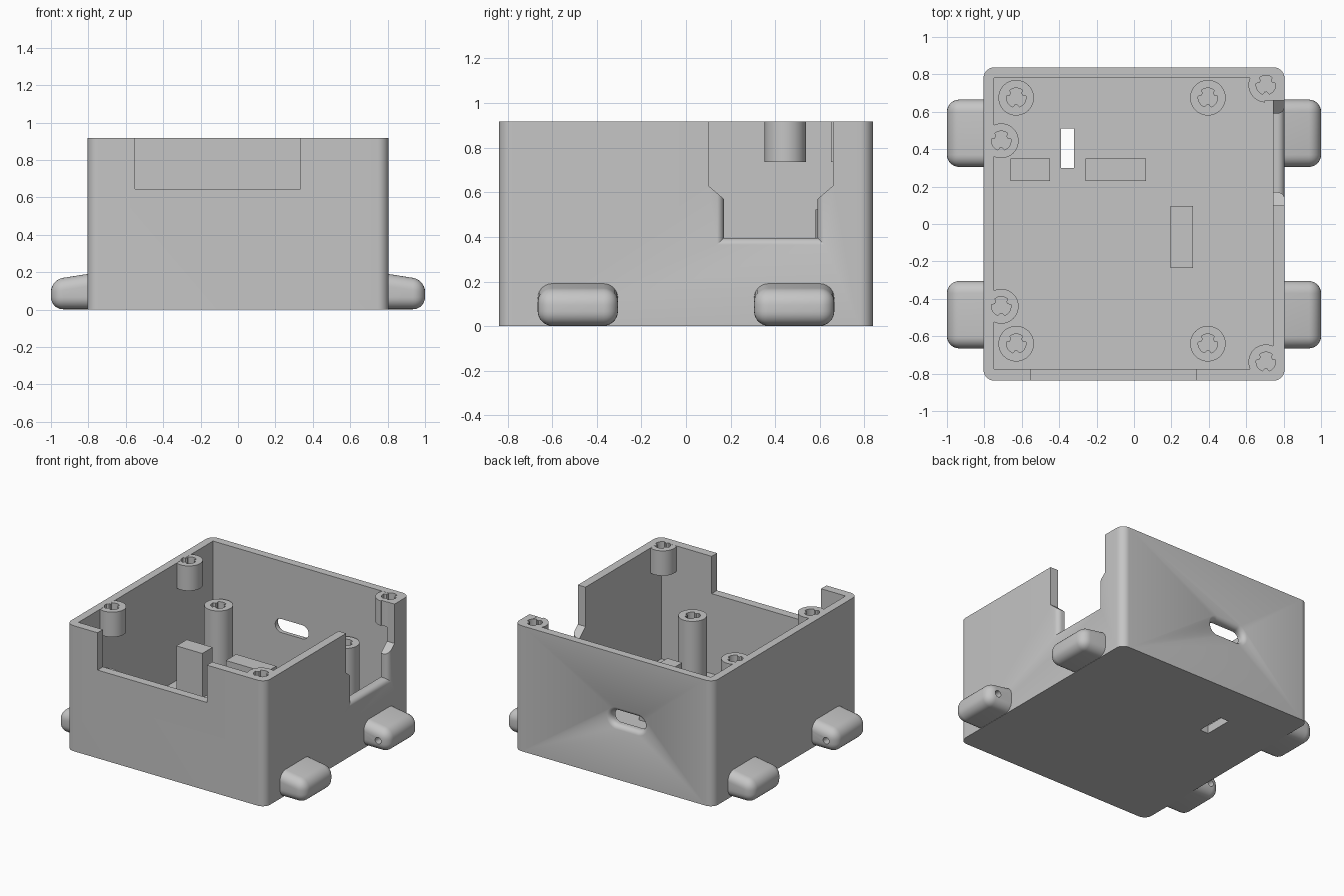
import bpy, bmesh, math
from mathutils import Vector

if "Cube" in bpy.data.objects:
    bpy.data.objects.remove(bpy.data.objects["Cube"], do_unlink=True)

grey = bpy.data.materials.new("light_grey_plastic")
grey.use_nodes = True
grey.diffuse_color = (0.56, 0.56, 0.56, 1)
grey.node_tree.nodes["Principled BSDF"].inputs["Base Color"].default_value = (0.56, 0.56, 0.56, 1)

HX, HY, H = 0.805, 0.838, 0.918
WALL, FLOOR = 0.06, 0.06


def finish(name, bm):
    bmesh.ops.recalc_face_normals(bm, faces=bm.faces)
    mesh = bpy.data.meshes.new(name)
    bm.to_mesh(mesh)
    bm.free()
    mesh.materials.append(grey)
    ob = bpy.data.objects.new(name, mesh)
    bpy.context.collection.objects.link(ob)
    return ob


def loft(name, rings):
    """Closed solid through rings of equal point count."""
    bm = bmesh.new()
    loops = [[bm.verts.new(p) for p in ring] for ring in rings]
    n = len(loops[0])
    for a, b in zip(loops, loops[1:]):
        for i in range(n):
            j = (i + 1) % n
            bm.faces.new((a[i], a[j], b[j], b[i]))
    bm.faces.new(loops[0][::-1])
    bm.faces.new(loops[-1])
    return finish(name, bm)


def prism(name, outline, z0, z1):
    return loft(name, [[(x, y, z) for x, y in outline] for z in (z0, z1)])


def rect(x0, x1, y0, y1):
    return [(x0, y0), (x1, y0), (x1, y1), (x0, y1)]


def circle(cx, cy, r, n=40):
    return [(cx + r * math.cos(math.tau * i / n), cy + r * math.sin(math.tau * i / n)) for i in range(n)]


def rounded(hx, hy, r, n=10):
    pts = []
    for k, (sx, sy) in enumerate(((1, 1), (-1, 1), (-1, -1), (1, -1))):
        for i in range(n + 1):
            a = math.pi / 2 * (k + i / n)
            pts.append((sx * (hx - r) + r * math.cos(a), sy * (hy - r) + r * math.sin(a)))
    return pts


def ribbed_hole(cx, cy, r=0.052, rib=0.036):
    """Screw hole outline with three small crush ribs."""
    pts = []
    for i in range(36):
        a = math.tau * i / 36
        rr = rib if i % 12 in (2, 3, 4) else r
        pts.append((cx + rr * math.cos(a), cy + rr * math.sin(a)))
    return pts


def cut(ob, *cutters):
    for c in cutters:
        m = ob.modifiers.new("cut", "BOOLEAN")
        m.operation, m.solver, m.object = "DIFFERENCE", "EXACT", c
        bpy.context.view_layer.objects.active = ob
        bpy.ops.object.modifier_apply(modifier=m.name)


def flare_steps(inner, outer, r, n=7):
    """Depth and outward offset for an opening with a rounded outer lip."""
    steps = [(inner, 0)]
    for i in range(n + 1):
        t = 0.97 * r * i / n
        steps.append((outer - 0.97 * r + t, r - math.sqrt(r * r - t * t)))
    return steps + [(outer + 0.05, steps[-1][1])]


def discard(*obs):
    for o in obs:
        bpy.data.objects.remove(o, do_unlink=True)


# Shell with its open cavity
shell = prism("case_shell", rounded(HX, HY, 0.06), 0, H)
cavity = prism("cavity_cutter", rect(-0.748, 0.743, -0.776, 0.78), FLOOR, H + 0.2)

# Front notch and floor slot
front_notch = prism("notch_cutter", rect(-0.55, 0.335, -1, -0.74), 0.645, H + 0.2)
floor_slot = prism("floor_slot_cutter", rect(-0.39, -0.32, 0.30, 0.51), -0.1, 0.2)


# Stepped side opening whose lower part has a rounded lip
def side_outline(x, d):
    half = [(0.28, H + 0.2), (0.28, 0.63), (0.21 + d, 0.57 + 0.86 * d), (0.21 + d, 0.395 - d)]
    yz = [(-y, z) for y, z in half] + [(y, z) for y, z in reversed(half)]
    return [(x, 0.38 + y, z) for y, z in yz]


side_open = loft("side_cutter", [side_outline(x, d) for x, d in flare_steps(0.70, HX, 0.04)])


# Oblong back port with a rounded lip
def port_outline(y, d):
    pts = []
    for i in range(32):
        a = math.tau * (i + 0.5) / 32
        shift = math.copysign(0.085, math.cos(a))
        pts.append((-0.11 + shift + (0.05 + d) * math.cos(a), y, 0.446 + (0.05 + d) * math.sin(a)))
    return pts


port = loft("port_cutter", [port_outline(y, d) for y, d in flare_steps(0.70, HY, 0.04)])
cut(shell, cavity, front_notch, floor_slot, side_open, port)
discard(cavity, front_notch, floor_slot, port)

parts = [shell]

# Floor standoffs
for i, (x, y) in enumerate(((-0.63, 0.675), (0.395, 0.675), (-0.63, -0.64), (0.395, -0.64))):
    post = prism(f"floor_standoff_{i + 1}", circle(x, y, 0.095), FLOOR - 0.02, 0.522)
    bore = prism("bore_cutter", ribbed_hole(x, y), 0.2, 0.7)
    cut(post, bore)
    discard(bore)
    parts.append(post)

# Lid screw bosses hanging on the walls
for i, (x, y) in enumerate(((0.705, 0.743), (-0.71, 0.445), (-0.71, -0.44), (0.705, -0.737))):
    boss = prism(f"lid_boss_{i + 1}", circle(x, y, 0.093), 0.735, H - 0.001)
    bore = prism("bore_cutter", ribbed_hole(x, y), 0.77, H + 0.1)
    cut(boss, bore, side_open)
    cut(shell, bore)
    discard(bore)
    parts.append(boss)
discard(side_open)

# Support blocks on the floor
for i, r in enumerate(((-0.66, -0.45, 0.23, 0.35), (-0.26, 0.065, 0.23, 0.35), (0.195, 0.315, -0.235, 0.095))):
    parts.append(prism(f"support_block_{i + 1}", rect(*r), FLOOR - 0.02, 0.385))

# Rounded mounting feet with a blind hole, mirrored to all four places
bm = bmesh.new()
bmesh.ops.create_cube(bm, size=1)
for v in bm.verts:
    outer = v.co.x > 0
    top = 0.16 if outer else 0.197
    v.co = Vector((1.0 if outer else 0.765, 0.665 if v.co.y > 0 else 0.305, top if v.co.z > 0 else 0.002))
edges = [e for e in bm.edges if any(v.co.x > 0.9 for v in e.verts)]
bmesh.ops.bevel(bm, geom=edges, offset=0.065, segments=7, profile=0.5, affect="EDGES")
foot = finish("mounting_feet", bm)
hole = loft("hole_cutter", [[(x, y, z) for x, z in circle(0.92, 0.085, 0.024, 20)] for y in (0.2, 0.5)])
cut(foot, hole)
discard(hole)
mirror = foot.modifiers.new("mirror", "MIRROR")
mirror.use_axis = (True, True, False)
mirror.use_mirror_merge = False
bpy.context.view_layer.objects.active = foot
bpy.ops.object.modifier_apply(modifier=mirror.name)
parts.append(foot)

# Smooth curved walls, crisp edges
for ob in bpy.context.view_layer.objects:
    ob.select_set(ob in parts)
bpy.context.view_layer.objects.active = shell
bpy.ops.object.shade_smooth_by_angle(angle=math.radians(30))
